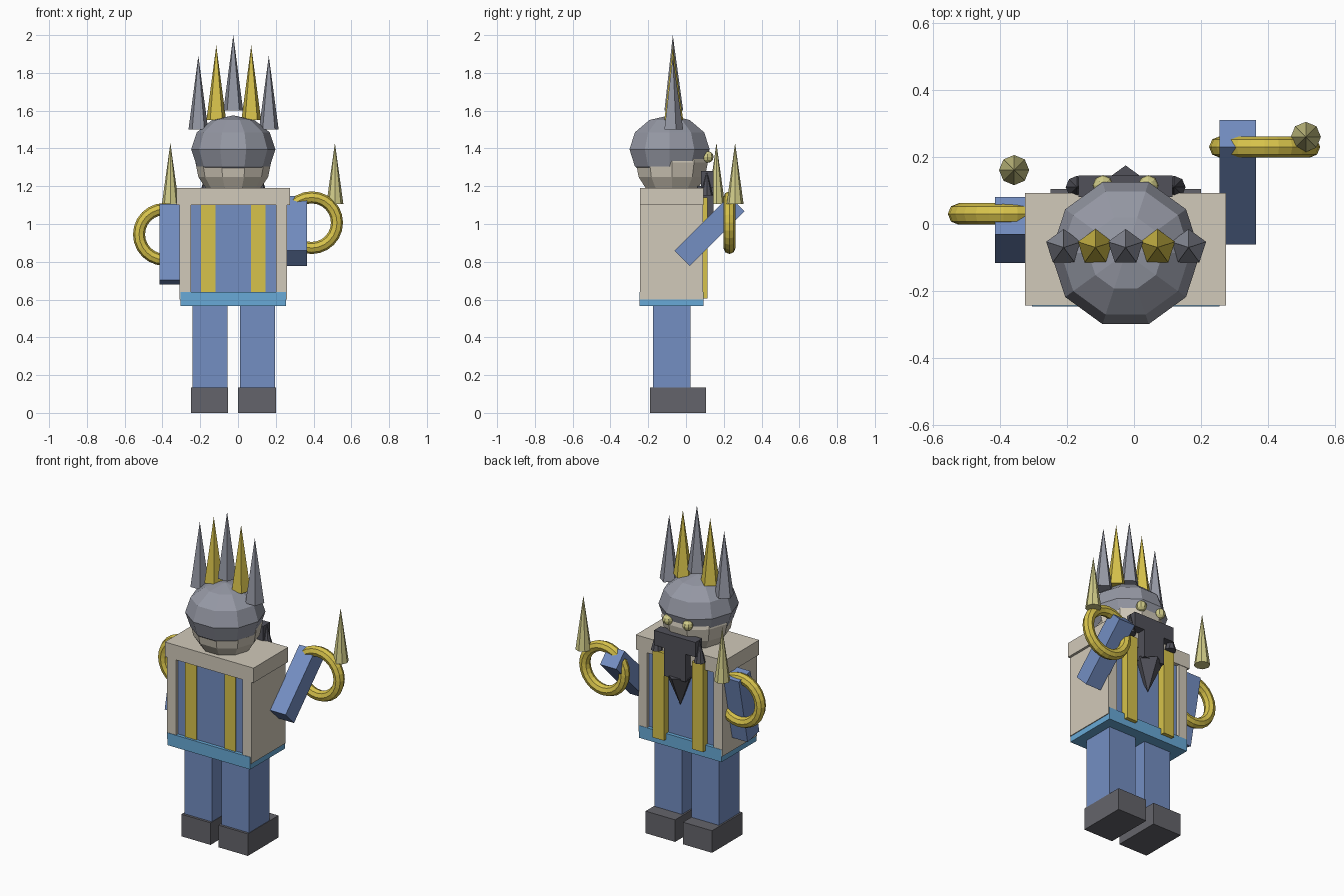
import bpy
from math import radians
from mathutils import Matrix

cube = bpy.data.objects.get("Cube")
if cube:
    bpy.data.objects.remove(cube, do_unlink=True)


def material(name, r, g, b):
    col = [(c / 255) ** 2.2 for c in (r, g, b)] + [1]
    m = bpy.data.materials.new(name)
    m.use_nodes = True
    m.diffuse_color = col
    m.node_tree.nodes["Principled BSDF"].inputs["Base Color"].default_value = col
    return m


BLUE = material("cloth_blue", 115, 141, 193)
COAT = material("coat_beige", 208, 200, 184)
BELT = material("belt_sky_blue", 104, 168, 214)
SHOE = material("shoe_grey", 100, 100, 106)
GOLD = material("gold", 214, 193, 76)
PALE = material("pale_yellow", 208, 203, 136)
STEEL = material("helmet_grey", 148, 151, 163)
HAIR = material("beard_dark_grey", 82, 82, 90)

MID = -0.025  # centre line of the body


def finish(name, mat):
    ob = bpy.context.object
    ob.name = name
    ob.data.materials.append(mat)
    return ob


def box(name, mat, x, y, z, tilt=0):
    """Box from (min, max) ranges, optionally tilted about x."""
    bpy.ops.mesh.primitive_cube_add(size=1)
    ob = finish(name, mat)
    size = [r[1] - r[0] for r in (x, y, z)]
    ob.location = [sum(r) / 2 for r in (x, y, z)]
    ob.data.transform(Matrix.Diagonal((*size, 1)))
    ob.rotation_euler.x = radians(tilt)
    return ob


def spike(name, mat, x, y, base, tip, radius, sides):
    """Cone from its base height to its tip height, one corner towards +y."""
    bpy.ops.mesh.primitive_cone_add(vertices=sides, radius1=radius, radius2=0, depth=abs(tip - base))
    ob = finish(name, mat)
    if tip < base:
        ob.data.transform(Matrix.Rotation(radians(180), 4, "Y"))
    ob.location = (x, y, (base + tip) / 2)
    return ob


def ball(name, mat, loc, radius, height, segments, rings):
    bpy.ops.mesh.primitive_uv_sphere_add(segments=segments, ring_count=rings, radius=1)
    ob = finish(name, mat)
    # put a corner on the y axis
    ob.data.transform(Matrix.Diagonal((radius, radius, height, 1)) @ Matrix.Rotation(radians(90), 4, "Z"))
    ob.location = loc
    return ob


# Legs and shoes
for side, leg_x, shoe_x in (("right", (-0.24, -0.055), (-0.25, -0.053)),
                            ("left", (0.01, 0.197), (0.0, 0.2))):
    box(side + "_leg", BLUE, leg_x, (-0.175, 0.025), (0.13, 0.58))
    box(side + "_shoe", SHOE, shoe_x, (-0.19, 0.105), (0, 0.135))

# Body: shirt, belt, open coat and suspenders
box("shirt", BLUE, (-0.252, 0.202), (-0.225, 0.07), (0.6, 1.12))
box("belt", BELT, (-0.305, 0.255), (-0.246, 0.092), (0.565, 0.64))
box("coat_shoulders", COAT, (-0.325, 0.275), (-0.243, 0.093), (1.1, 1.19))
for side, x in (("right", -0.31), ("left", 0.2)):
    box(side + "_coat_panel", COAT, (x, x + 0.06), (-0.243, 0.09), (0.6, 1.1))
for side, x in (("right", -0.195), ("left", 0.07)):
    box(side + "_suspender", GOLD, (x, x + 0.075), (-0.232, 0.115), (0.605, 1.14))

# Arms, bracelet rings and hand spikes
for side, x, y, z, tilt, ring, tip in (
        ("right", -0.36, -0.0175, 0.8925, -12, (-0.39, 0.03, 0.945), (-0.358, 0.161)),
        ("left", 0.31, 0.125, 0.963, -45, (0.39, 0.23, 1.007), (0.513, 0.26))):
    box(side + "_arm", BLUE, (x - 0.055, x + 0.055), (y - 0.0575, y + 0.0575),
        (z - 0.205, z + 0.205), tilt)
    bpy.ops.mesh.primitive_torus_add(major_segments=24, minor_segments=8, major_radius=0.134,
                                     minor_radius=0.032, location=ring, rotation=(radians(90), 0, 0))
    finish(side + "_ring", GOLD)
    spike(side + "_hand_spike", PALE, *tip, 1.105, 1.43, 0.045, 8)

# Head, helmet and eyes
ball("head", COAT, (MID, -0.075, 1.325), 0.2, 0.2, 10, 8)
ball("helmet", STEEL, (MID, -0.087, 1.395), 0.223, 0.18, 10, 6)
for side, x in (("right", -0.0675), ("left", 0.0675)):
    ball(side + "_eye", PALE, (MID + x, 0.115, 1.355), 0.031, 0.031, 8, 6)

# Moustache with upturned ends, and pointed beard
box("moustache", HAIR, (MID - 0.14, MID + 0.14), (0.08, 0.145), (1.19, 1.28))
for side, x in (("right", -0.145), ("left", 0.145)):
    spike(side + "_moustache_tip", HAIR, MID + x, 0.11, 1.15, 1.28, 0.034, 8)
box("beard", HAIR, (MID - 0.072, MID + 0.072), (0.06, 0.145), (1.02, 1.2))
spike("beard_point", HAIR, MID, 0.09, 1.03, 0.84, 0.085, 5)

# Crown spikes, alternating grey and gold
for i, x in enumerate((-0.21, -0.115, MID, 0.07, 0.163)):
    base = 1.6 - 0.05 * abs(i - 2)
    spike("crown_spike_%d" % (i + 1), GOLD if i % 2 else STEEL, x, -0.07, base, base + 0.4 - 0.005 * abs(i - 2),
          0.055, 5)
